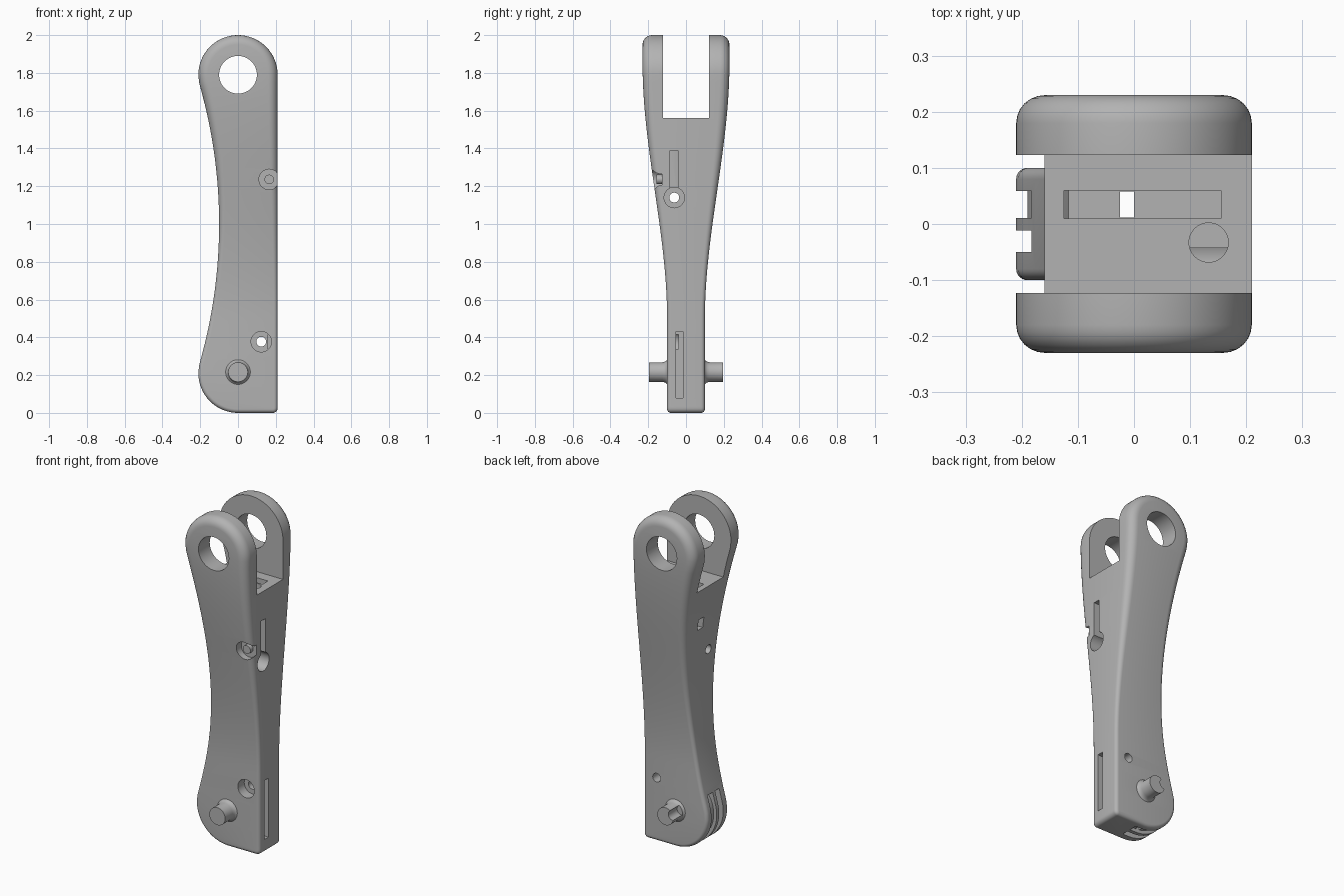
import bpy, bmesh, math
from mathutils import Matrix, Vector

cube = bpy.data.objects.get("Cube")
if cube:
    bpy.data.objects.remove(cube, do_unlink=True)

grey = bpy.data.materials.new("plain_grey")
grey.use_nodes = True
COLOUR = (0.45, 0.45, 0.45, 1)
grey.diffuse_color = COLOUR
grey.node_tree.nodes["Principled BSDF"].inputs["Base Color"].default_value = COLOUR

R = 0.21           # radius of both rounded ends
TOP, LOW = 1.79, 0.21
CORNER = 0.025     # bottom right corner


def make(name, bm):
    bmesh.ops.recalc_face_normals(bm, faces=bm.faces)
    mesh = bpy.data.meshes.new(name)
    bm.to_mesh(mesh)
    bm.free()
    mesh.materials.append(grey)
    ob = bpy.data.objects.new(name, mesh)
    bpy.context.collection.objects.link(ob)
    return ob


def box(x0, x1, y0, y1, z0, z1):
    bm = bmesh.new()
    mat = Matrix.Translation(((x0 + x1) / 2, (y0 + y1) / 2, (z0 + z1) / 2))
    mat = mat @ Matrix.Diagonal((x1 - x0, y1 - y0, z1 - z0, 1))
    bmesh.ops.create_cube(bm, size=1, matrix=mat)
    return make("cutter", bm)


def rod(start, end, radius, name="cutter"):
    a, b = Vector(start), Vector(end)
    bm = bmesh.new()
    turn = (b - a).to_track_quat('Z', 'Y').to_matrix().to_4x4()
    bmesh.ops.create_cone(bm, cap_ends=True, segments=48, radius1=radius, radius2=radius,
                          depth=(b - a).length, matrix=Matrix.Translation((a + b) / 2) @ turn)
    return make(name, bm)


def loft(rings, name):
    """Join equal closed rings of points and cap both ends."""
    bm = bmesh.new()
    loops = [[bm.verts.new(p) for p in ring] for ring in rings]
    n = len(loops[0])
    for a, b in zip(loops, loops[1:]):
        for i in range(n):
            bm.faces.new((a[i], a[(i + 1) % n], b[(i + 1) % n], b[i]))
    bm.faces.new(loops[0])
    bm.faces.new(loops[-1])
    return make(name, bm)


def combine(target, other, operation):
    mod = target.modifiers.new("cut", 'BOOLEAN')
    mod.operation = operation
    mod.solver = 'EXACT'
    mod.object = other
    bpy.context.view_layer.objects.active = target
    bpy.ops.object.modifier_apply(modifier=mod.name)
    bpy.data.objects.remove(other, do_unlink=True)


# Link body: waisted left side, straight right side, thickness flaring to the top
def flare(z):
    t = min(max((z - 0.5) / 1.35, 0), 1)
    return t * t * (3 - 2 * t)


WAIST = 0.10
DZ = (TOP - LOW) / 2
BIG = (DZ ** 2 + WAIST ** 2 - R ** 2) / (2 * (R - WAIST))   # arc tangent to both ends
TANGENT = DZ * BIG / (BIG + R)


def left_x(z):
    if abs(z - 1) < TANGENT:
        return math.sqrt(BIG ** 2 - (z - 1) ** 2) - BIG - WAIST
    c = TOP if z > 1 else LOW
    return -math.sqrt(max(R ** 2 - (z - c) ** 2, 0))


def right_x(z):
    if z > TOP:
        return math.sqrt(max(R ** 2 - (z - TOP) ** 2, 0))
    if z < CORNER:
        return R - CORNER + math.sqrt(max(CORNER ** 2 - (z - CORNER) ** 2, 0))
    return R


STEPS = 16
arc = [R * math.cos(math.pi / 2 * i / STEPS) for i in range(STEPS + 1)]
rows = [TOP + a for a in arc]
rows += [TOP + (LOW - TOP) * i / 40 for i in range(1, 40)]
rows += [LOW - a for a in reversed(arc)]
outline = [Vector((left_x(z), z)) for z in rows]
outline += [Vector((right_x(z), z)) for z in reversed(rows[1:])]
count, n_rows = len(outline), len(rows)


def body_ring(angle, side):
    ring = []
    for i, p in enumerate(outline):
        d = (outline[(i + 1) % count] - outline[i - 1]).normalized()
        inward = Vector((-d.y, d.x))
        r = 0.02 + 0.03 * flare(p.y)
        q = p + inward * r * (1 - math.cos(angle))
        y = 0.1 + 0.13 * flare(q.y) - r + r * math.sin(angle)
        ring.append((q.x, side * y, q.y))
    return ring


angles = [math.pi / 2 * i / 6 for i in range(7)]
rings = [body_ring(a, -1) for a in reversed(angles)] + [body_ring(a, 1) for a in angles]
bm = bmesh.new()
loops = [[bm.verts.new(p) for p in ring] for ring in rings]
for a, b in zip(loops, loops[1:]):
    for i in range(count):
        j = (i + 1) % count
        bm.faces.new((a[i], a[j], b[j], b[i]))
for loop in (loops[0], loops[-1]):
    bm.faces.new((loop[0], loop[1], loop[-1]))
    for i in range(1, n_rows - 1):
        bm.faces.new((loop[i], loop[i + 1], loop[count - i - 1], loop[count - i]))
body = make("link_body", bm)

# Hinge pin through the lower end, flared where it meets the body
half = [(0.195, 0.052), (0.125, 0.052), (0.112, 0.055), (0.104, 0.06), (0.098, 0.068)]
profile = half + [(-y, r) for y, r in reversed(half)]
turns = [2 * math.pi * i / 48 for i in range(48)]
pin = loft([[(r * math.cos(t), y, 0.216 + r * math.sin(t)) for t in turns]
            for y, r in profile], "hinge_pin")
combine(body, pin, 'UNION')


# Curved cord groove round the lower left end
def groove(y0, y1, inner):
    sweep = [math.radians(145 + 5 * i) for i in range(28)]
    section = [(inner * math.cos(t), inner * math.sin(t)) for t in sweep]
    section += [(0.32 * math.cos(t), 0.32 * math.sin(t)) for t in reversed(sweep)]
    return loft([[(x, y, LOW + z) for x, z in section] for y in (y0, y1)], "cutter")


cutters = [
    box(-0.4, 0.4, -0.123, 0.123, 1.56, 2.2),               # fork gap
    rod((0, -0.4, TOP), (0, 0.4, TOP), 0.1),                # fork eye
    box(-0.125, 0.155, 0.01, 0.06, 1.3, 1.6),               # cord slot in fork floor
    box(-0.025, 0.0, 0.012, 0.058, -0.1, 1.4),              # cord channel
    rod((0.133, -0.033, 1.2), (0.133, -0.033, 1.6), 0.035),  # floor hole
    rod((0.08, -0.062, 1.14), (0.4, -0.062, 1.14), 0.054),  # keyhole
    rod((-0.4, -0.062, 1.14), (0.4, -0.062, 1.14), 0.026),
    box(0.1, 0.4, -0.084, -0.043, 1.14, 1.39),
    rod((0.165, -0.4, 1.236), (0.165, -0.128, 1.236), 0.054),  # upper screw seat
    rod((0.123, -0.4, 0.377), (0.123, -0.04, 0.377), 0.054),   # lower screw seat
    rod((0.123, -0.4, 0.377), (0.123, 0.4, 0.377), 0.026),
    box(0.16, 0.4, -0.053, -0.015, 0.08, 0.43),             # lower side slot
    groove(0.011, 0.059, 0.19),
    groove(-0.05, -0.012, 0.178),
    rod((-0.05, 0.112, 0.235), (-0.05, 0.4, 0.235), 0.03),  # pin key groove
]
for cutter in cutters:
    combine(body, cutter, 'DIFFERENCE')

# Small stud in the upper screw seat
stud = rod((0.165, -0.12, 1.236), (0.165, -0.155, 1.236), 0.025, "seat_stud")

for ob in (body, stud):
    bpy.ops.object.select_all(action='DESELECT')
    ob.select_set(True)
    bpy.context.view_layer.objects.active = ob
    bpy.ops.object.shade_smooth_by_angle(angle=math.radians(30))
